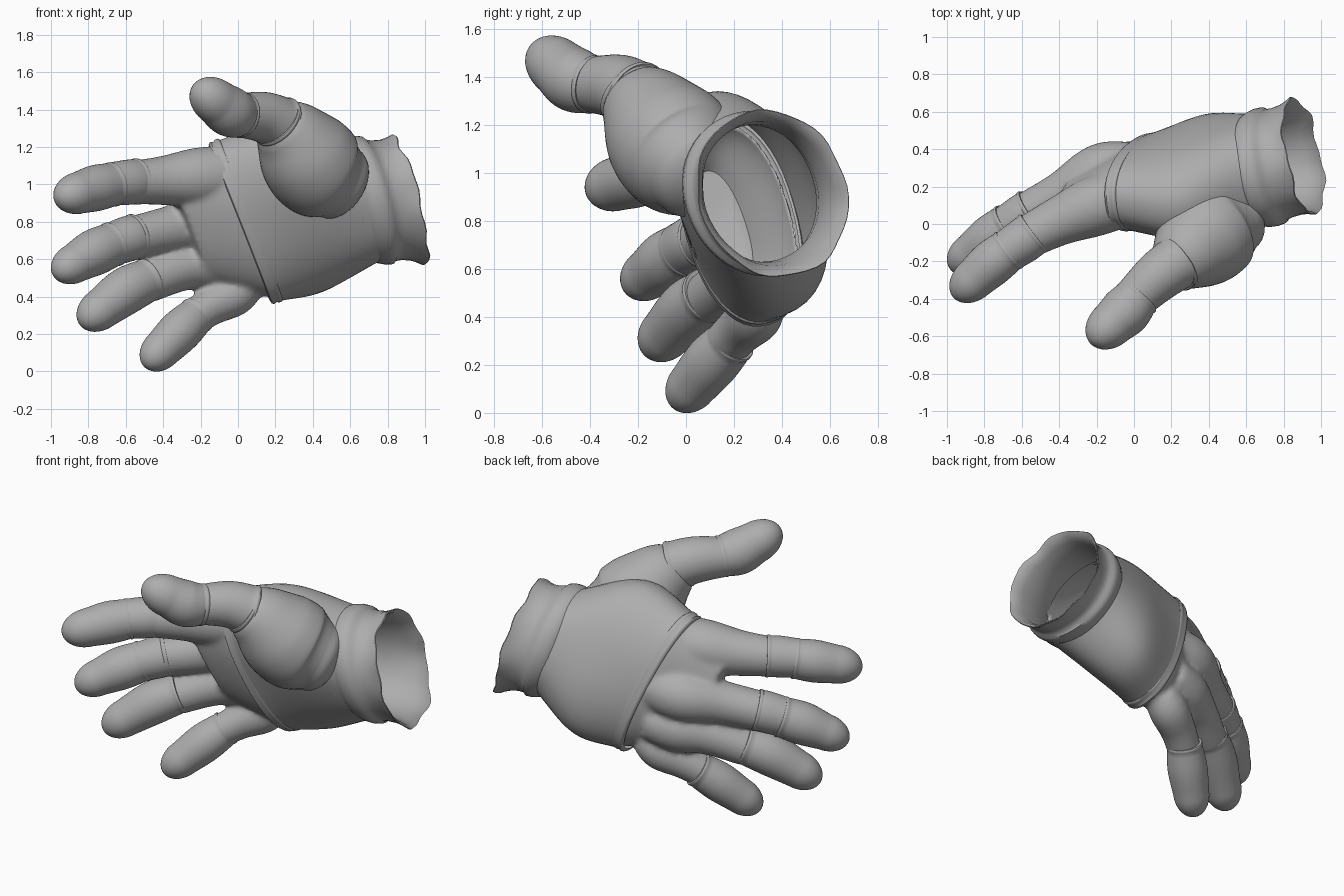
import bpy, bmesh, math
from mathutils import Vector

cube = bpy.data.objects.get("Cube")
if cube:
    bpy.data.objects.remove(cube)

grey = bpy.data.materials.new("soft_grey")
grey.use_nodes = True
colour = (0.42, 0.42, 0.42, 1)
grey.diffuse_color = colour
bsdf = grey.node_tree.nodes["Principled BSDF"]
bsdf.inputs["Base Color"].default_value = colour
bsdf.inputs["Roughness"].default_value = 0.7
SIDES = 48


def spline(keys, steps=8):
    """Smooth curve through keys of any dimension."""
    k = [Vector(p) for p in keys]
    k = [k[0] * 2 - k[1]] + k + [k[-1] * 2 - k[-2]]
    out = []
    for a, b, c, d in zip(k, k[1:], k[2:], k[3:]):
        for i in range(steps):
            t = i / steps
            out.append(b + (c - a) * (t / 2) + (a * 2 - b * 5 + c * 4 - d) * (t * t / 2)
                       + (b * 3 - a - c * 3 + d) * (t ** 3 / 2))
    return out + [k[-2]]


def oval(c, u, v, power=1.0):
    """Closed ring with half axes u and v."""
    def soft(x):
        return math.copysign(abs(x) ** power, x)
    angles = [math.tau * i / SIDES for i in range(SIDES)]
    return [c + u * soft(math.cos(a)) + v * soft(math.sin(a)) for a in angles]


def loft(bm, rings, caps=True):
    rows = [[bm.verts.new(p) for p in r] for r in rings]
    for lo, hi in zip(rows, rows[1:]):
        for i in range(SIDES):
            j = (i + 1) % SIDES
            bm.faces.new((lo[i], lo[j], hi[j], hi[i]))
    if caps:
        bm.faces.new(rows[0])
        bm.faces.new(rows[-1])


def tube(bm, keys, tip=1.4, lip=False):
    """Round limb along (x, y, z, radius) keys; tip is the end cap's length in radii."""
    pts = spline(keys)
    pos, rad = [p.to_3d() for p in pts], [p[3] for p in pts]
    heading = (pos[-1] - pos[-2]).normalized()
    if tip:
        end, r = pos[-1].copy(), rad[-1]
        for i in range(1, 11):
            a = i / 10 * math.pi * 0.49
            pos.append(end + heading * r * tip * math.sin(a))
            rad.append(r * math.cos(a))
    rings = []
    for i, p in enumerate(pos):
        t = (pos[min(i + 1, len(pos) - 1)] - pos[max(i - 1, 0)]).normalized()
        u = (Vector((0, 0, 1)) - t * t.z).normalized()
        rings.append(oval(p, u * rad[i], t.cross(u) * rad[i]))
    if lip:  # rolled hem at the open end
        t = (pos[1] - pos[0]).normalized()
        u = (Vector((0, 0, 1)) - t * t.z).normalized()
        v, r = t.cross(u), rad[0]
        hem = [(-0.01, 0.85), (-0.01, 1.0), (-0.004, 1.03), (0.006, 1.03), (0.012, 1.0)]
        rings = [oval(pos[0] + t * d, u * r * s, v * r * s) for d, s in hem] + rings[2:]
    loft(bm, rings)


def finish(name, bm, blend=False, hollow=None):
    bmesh.ops.recalc_face_normals(bm, faces=bm.faces)
    me = bpy.data.meshes.new(name)
    bm.to_mesh(me)
    bm.free()
    me.materials.append(grey)
    ob = bpy.data.objects.new(name, me)
    bpy.context.collection.objects.link(ob)
    bpy.ops.object.select_all(action="DESELECT")
    ob.select_set(True)
    bpy.context.view_layer.objects.active = ob
    bpy.ops.object.shade_smooth_by_angle(angle=math.radians(50))
    if blend:
        rm = ob.modifiers.new("fuse", "REMESH")
        rm.mode, rm.voxel_size, rm.use_smooth_shade = "VOXEL", 0.014, True
        sm = ob.modifiers.new("soften", "SMOOTH")
        sm.factor, sm.iterations = 0.5, 14
    if hollow:
        cut = ob.modifiers.new("hollow", "BOOLEAN")
        cut.operation, cut.solver, cut.object = "DIFFERENCE", "EXACT", hollow
    return ob


def section(key, power=0.88, scale=1.0, shift=Vector((0, 0, 0))):
    return oval(Vector(key[0:3]) + shift, Vector(key[3:6]) * scale, Vector(key[6:9]) * scale, power)


# Palm cross-sections: centre, half width, half thickness
seam = (0.04, 0.225, 0.80, -0.165, -0.12, 0.42, -0.03, 0.22, 0.06)
middle = (0.35, 0.25, 0.885, -0.10, -0.20, 0.44, -0.04, 0.255, 0.10)
wrist = (0.68, 0.295, 0.915, -0.05, -0.13, 0.295, -0.085, 0.255, 0.11)
knuckle = (-0.29, 0.14, 0.78, -0.11, -0.09, 0.29, -0.04, 0.12, 0.02)
pocket = (-0.2, 0.16, 0.78, -0.08, -0.08, 0.24, -0.03, 0.09, 0.02)
mouth = (0.85, 0.34, 0.915, -0.05, -0.13, 0.295, -0.085, 0.255, 0.11)

# Hidden cutter that hollows the palm
bm = bmesh.new()
loft(bm, [section(k, scale=0.95) for k in spline([pocket, seam, middle, wrist, mouth])])
cavity = finish("palm_cavity", bm)
cavity.hide_render = True
cavity.hide_viewport = True

# Palm sleeve, open at the wrist
bm = bmesh.new()
loft(bm, [section(k) for k in spline([seam, middle, wrist])], caps=False)
finish("palm_sleeve", bm)

# Raised seam around the palm
bm = bmesh.new()
along = Vector((0.92, 0.1, 0.36))
hem = [(-0.035, 0.95), (-0.03, 1.0), (-0.018, 1.015), (-0.004, 1.003),
       (0.012, 1.02), (0.026, 1.02), (0.034, 1.0), (0.034, 0.95)]
loft(bm, [section(seam, scale=s, shift=along * d) for d, s in hem], caps=False)
finish("palm_seam", bm)

# Knuckles and finger roots fused into one soft body
roots = [
    [(-0.04, 0.15, 1.05, 0.16), (-0.22, 0.09, 1.035, 0.16), (-0.4, 0.015, 1.02, 0.132), (-0.57, -0.07, 1.01, 0.115)],
    [(0.0, 0.3, 0.81, 0.14), (-0.18, 0.28, 0.79, 0.15), (-0.38, 0.16, 0.755, 0.125), (-0.58, 0.05, 0.71, 0.115)],
    [(0.02, 0.32, 0.61, 0.13), (-0.14, 0.28, 0.58, 0.14), (-0.3, 0.2, 0.55, 0.12), (-0.5, 0.08, 0.47, 0.11)],
    [(0.06, 0.31, 0.48, 0.1), (-0.02, 0.29, 0.41, 0.115), (-0.14, 0.23, 0.35, 0.103), (-0.25, 0.16, 0.28, 0.097)],
]
bm = bmesh.new()
inner = [c * 0.97 if i > 2 else c for i, c in enumerate(seam)]
loft(bm, [section(k) for k in spline([inner, knuckle])])
for root in roots:
    tube(bm, root, tip=0)
finish("knuckles", bm, blend=True, hollow=cavity)

# Finger and thumb segments, each with a hem
segments = {
    "index_middle": [(-0.54, -0.05, 1.015, 0.12), (-0.6, -0.095, 1.01, 0.12), (-0.7, -0.16, 1.0, 0.112)],
    "index_tip": [(-0.67, -0.14, 1.0, 0.116), (-0.76, -0.21, 0.98, 0.123), (-0.85, -0.29, 0.955, 0.112)],
    "long_middle": [(-0.55, 0.07, 0.72, 0.12), (-0.6, 0.035, 0.705, 0.121), (-0.7, -0.03, 0.67, 0.113)],
    "long_tip": [(-0.67, -0.005, 0.68, 0.118), (-0.77, -0.08, 0.635, 0.124), (-0.87, -0.155, 0.58, 0.106)],
    "ring_tip": [(-0.48, 0.09, 0.49, 0.116), (-0.6, 0.01, 0.43, 0.126), (-0.73, -0.08, 0.335, 0.11)],
    "little_tip": [(-0.22, 0.19, 0.3, 0.102), (-0.31, 0.11, 0.215, 0.115), (-0.405, 0.03, 0.12, 0.104)],
    "thumb_tip": [(0.02, -0.39, 1.37, 0.12), (-0.045, -0.465, 1.39, 0.135), (-0.115, -0.53, 1.44, 0.122)],
    "thumb_middle": [(0.24, -0.2, 1.32, 0.145), (0.13, -0.28, 1.36, 0.135), (0.0, -0.4, 1.37, 0.115)],
}
for name, keys in segments.items():
    bm = bmesh.new()
    tube(bm, keys, lip=True)
    finish(name, bm)

# Fleshy thumb base
bm = bmesh.new()
tube(bm, [(0.21, -0.23, 1.33, 0.145), (0.28, -0.165, 1.26, 0.205), (0.36, -0.09, 1.16, 0.258),
          (0.44, -0.015, 1.07, 0.262), (0.53, 0.045, 1.01, 0.21)], tip=0.6, lip=True)
finish("thumb_base", bm, hollow=cavity)

# Flared wrist cuff with a ragged rim, folded back inside
bm = bmesh.new()
out = Vector((0.95, 0.28, 0.0))
fold = [(-0.06, 0.97), (-0.04, 1.03), (-0.01, 1.07), (0.03, 1.09), (0.065, 1.08), (0.08, 1.03),
        (0.12, 1.01), (0.17, 1.02), (0.21, 1.06), (0.235, 1.1), (0.24, 1.09),
        (0.22, 1.02), (0.17, 0.95), (0.08, 0.91), (0.0, 0.9), (-0.1, 0.96)]
rings = []
for d, s in fold:
    ring = section(wrist, power=0.97, scale=s, shift=out * d)
    ragged = max(0, d - 0.12) / 0.12
    for i, p in enumerate(ring):
        a = math.tau * i / SIDES
        wave = 0.008 * math.sin(5 * a) + 0.006 * math.sin(11 * a + 1)
        p += out * wave * ragged + (p - Vector(wrist[:3])) * 0.015 * math.sin(7 * a) * ragged
    rings.append(ring)
loft(bm, rings, caps=False)
finish("wrist_cuff", bm)
